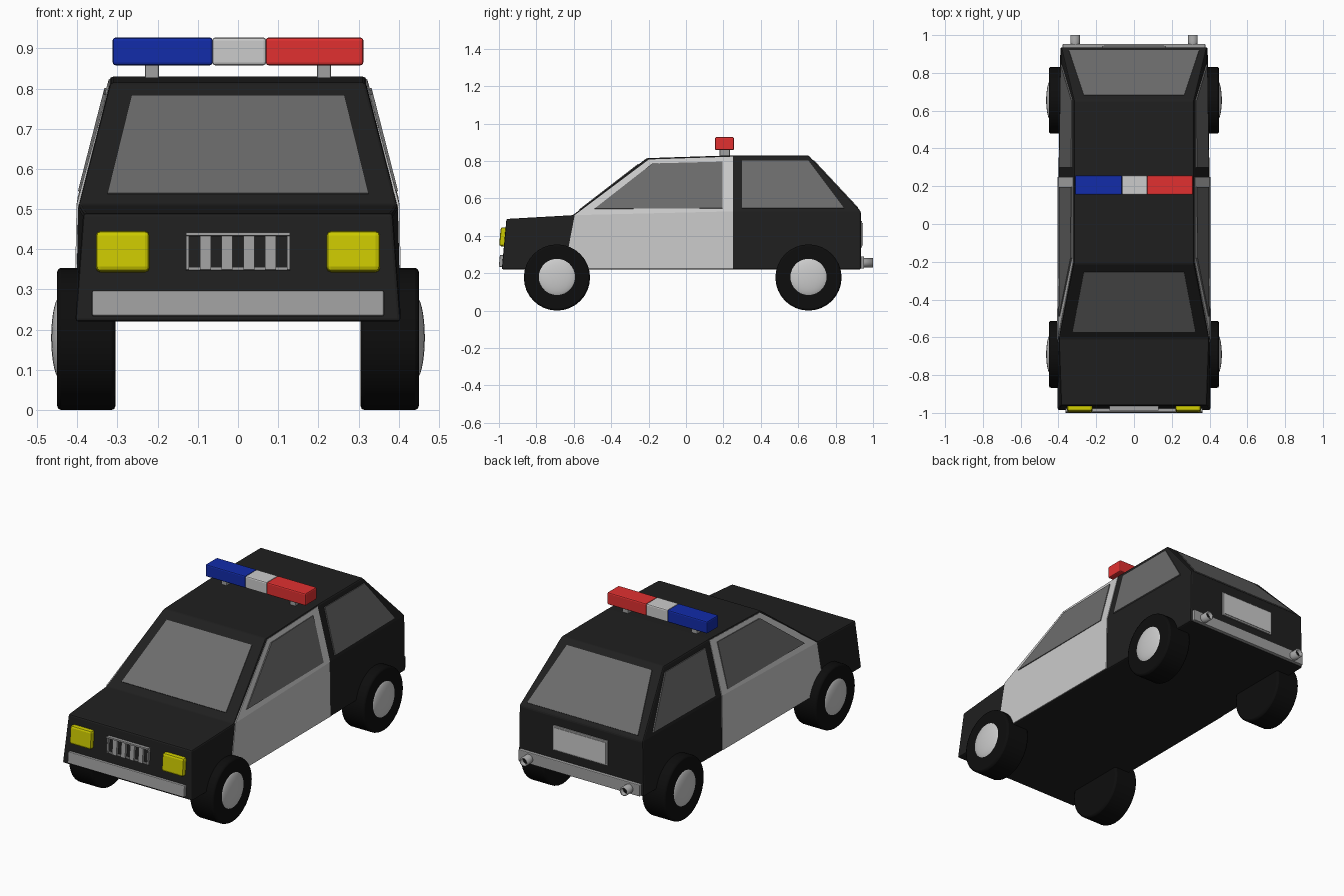
import bpy, bmesh, math
from mathutils import Matrix, Vector

if "Cube" in bpy.data.objects:
    bpy.data.objects.remove(bpy.data.objects["Cube"])


def material(name, r, g, b):
    m = bpy.data.materials.new(name)
    m.diffuse_color = (r, g, b, 1)
    m.use_nodes = True
    m.node_tree.nodes["Principled BSDF"].inputs["Base Color"].default_value = m.diffuse_color
    return m


BLACK = material("black_paint", 0.014, 0.014, 0.014)
RUBBER = material("rubber", 0.004, 0.004, 0.004)
GLASS = material("tinted_glass", 0.15, 0.15, 0.15)
CHROME = material("dull_metal", 0.35, 0.35, 0.35)
YELLOW = material("yellow_lamp", 0.6, 0.58, 0.0)
BLUE = material("blue_lamp", 0.006, 0.025, 0.4)
RED = material("red_lamp", 0.75, 0.03, 0.03)


def finish(name, bm, mat=None, mirror=False, solid=0, bevel=0, smooth=False):
    """Turn a bmesh into an object with its modifiers."""
    bmesh.ops.recalc_face_normals(bm, faces=bm.faces)
    me = bpy.data.meshes.new(name)
    bm.to_mesh(me)
    bm.free()
    ob = bpy.data.objects.new(name, me)
    bpy.context.collection.objects.link(ob)
    if mat:
        me.materials.append(mat)
    if solid:
        s = ob.modifiers.new("Solidify", 'SOLIDIFY')
        s.thickness, s.offset = solid, 0
    if bevel:
        b = ob.modifiers.new("Bevel", 'BEVEL')
        b.width, b.segments, b.limit_method = bevel, 2, 'ANGLE'
    if mirror:
        ob.modifiers.new("Mirror", 'MIRROR')
    if smooth:
        bpy.ops.object.select_all(action='DESELECT')
        ob.select_set(True)
        bpy.context.view_layer.objects.active = ob
        bpy.ops.object.shade_smooth_by_angle(angle=math.radians(40))
    return ob


def box(name, x, y, z, mat=None, tilt=0, **kw):
    """Box from (min, max) ranges, tilted about its own x axis."""
    bm = bmesh.new()
    c = Vector([(a + b) / 2 for a, b in (x, y, z)])
    size = [b - a for a, b in (x, y, z)]
    bmesh.ops.create_cube(bm, size=1, matrix=Matrix.Translation(c)
                          @ Matrix.Rotation(tilt, 4, 'X') @ Matrix.Diagonal((*size, 1)))
    return finish(name, bm, mat, **kw)


def panel(name, points, mat=None, faces=None, **kw):
    bm = bmesh.new()
    vs = [bm.verts.new(p) for p in points]
    for f in faces or [range(len(vs))]:
        bm.faces.new([vs[i] for i in f])
    return finish(name, bm, mat, **kw)


def cylinder(name, loc, r, depth, axis, mat=None, caps=True, **kw):
    bm = bmesh.new()
    rot = Matrix.Rotation(math.pi / 2, 4, 'Y' if axis == 'X' else 'X')
    bmesh.ops.create_cone(bm, cap_ends=caps, segments=32, radius1=r, radius2=r, depth=depth,
                          matrix=Matrix.Translation(loc) @ rot)
    return finish(name, bm, mat, smooth=True, **kw)


# Body shell: named side points (half width, y, z), mirrored and skinned
P = {'A': (.405, -.985, .22), 'B': (.403, -.65, .22), 'C': (.40, .25, .22), 'D': (.39, .935, .22),
     'E': (.385, -.96, .49), 'F': (.398, -.605, .51), 'G': (.395, .25, .53), 'H': (.385, .935, .53),
     'I': (.318, -.21, .815), 'J': (.318, .25, .83), 'K': (.318, .655, .83)}
bm = bmesh.new()
R = {k: bm.verts.new(p) for k, p in P.items()}
L = {k: bm.verts.new((-p[0], p[1], p[2])) for k, p in P.items()}
for loop in ("ABFE", "BCGF", "CDHG", "FGJI", "GHKJ"):
    bm.faces.new([R[k] for k in loop])
    bm.faces.new([L[k] for k in reversed(loop)])
ring = "AEFIJKHDCB"
for a, b in zip(ring, ring[1:] + ring[0]):
    bm.faces.new([R[a], R[b], L[b], L[a]])
finish("body", bm, BLACK, bevel=.008)


# Front doors with pillar frames
def near(k, dy=0, dz=0):
    return (P[k][0], P[k][1] + dy, P[k][2] + dz)


panel("door", [near('B', 0, .006), near('C', 0, .006), near('G'), near('F', .01),
               near('J', 0, -.008), near('I', .012, -.008)],
      faces=[(0, 1, 2, 3), (3, 2, 4, 5)], solid=.008, mirror=True)


# Side windows lie on the sloping upper side
def side(y, z):
    t = (z - .53) / .3
    return (.395 - .077 * t - .0146 * max(0, y - .25) * (1 - t), y, z)


for name, pts in (("front_side_window", [(-.49, .543), (.195, .546), (.195, .795), (-.18, .785)]),
                  ("rear_side_window", [(.30, .546), (.845, .546), (.655, .80), (.30, .80)])):
    panel(name, [side(*p) for p in pts], GLASS, solid=.014, mirror=True)


# Windscreen and rear window, placed along the slope between two profile points
def slope_window(name, low, high, t0, t1, w0, w1):
    a, b = Vector((0, *P[low][1:])), Vector((0, *P[high][1:]))
    p, q = a.lerp(b, t0), a.lerp(b, t1)
    panel(name, [(-w0, p.y, p.z), (w0, p.y, p.z), (w1, q.y, q.z), (-w1, q.y, q.z)],
          GLASS, solid=.008)


slope_window("windscreen", 'F', 'I', .09, .89, .325, .265)
slope_window("rear_window", 'H', 'K', .06, .91, .345, .265)

# Wheels
for end, y in (("front", -.69), ("rear", .655)):
    cylinder(end + "_tyre", (.3775, y, .177), .177, .145, 'X', RUBBER, mirror=True, bevel=.01)
    bm = bmesh.new()
    bmesh.ops.create_uvsphere(bm, u_segments=32, v_segments=16, radius=1,
                              matrix=Matrix.Translation((.44, y, .18))
                              @ Matrix.Diagonal((.025, .106, .106, 1)))
    finish(end + "_hubcap", bm, None, mirror=True, smooth=True)

# Nose: headlights, grille and bumper follow the raked front
RAKE = -.092
box("headlight", (.22, .354), (-.995, -.955), (.343, .445), YELLOW, RAKE, mirror=True, bevel=.012)
for i in range(6):
    x = -.135 + .054 * i
    x0, x1 = max(x - .0135, -.13), min(x + .0135, .13)
    box("grille_bar", (x0, x1), (-.983, -.96), (.348, .44), CHROME, RAKE)
for z in (.351, .437):
    y = -.969 - (z - .394) * .092
    box("grille_rail", (-.13, .13), (y - .0145, y + .01), (z - .004, z + .004), CHROME, RAKE)
box("front_bumper", (-.363, .363), (-.998, -.965), (.233, .296), CHROME, RAKE, bevel=.004)

# Tail: bumper, plate and exhausts
box("rear_bumper", (-.378, .378), (.92, .953), (.225, .29), CHROME, bevel=.004)
box("rear_plate", (-.17, .17), (.92, .942), (.338, .478), CHROME, bevel=.003)
box("rear_plate_face", (-.16, .16), (.92, .945), (.348, .468))
cylinder("exhaust_pipe", (.312, .95, .255), .021, .10, 'Y', CHROME, caps=False, solid=.008, mirror=True)
cylinder("exhaust_core", (.312, .945, .255), .018, .07, 'Y', RUBBER, mirror=True)

# Roof light bar
for name, x, mat in (("blue_light", (-.312, -.063), BLUE), ("centre_light", (-.064, .07), None),
                     ("red_light", (.069, .312), RED)):
    box(name, x, (.155, .257), (.858, .927), mat, bevel=.007)
box("light_bar_foot", (.197, .232), (.18, .235), (.82, .865), CHROME, mirror=True, bevel=.004)
